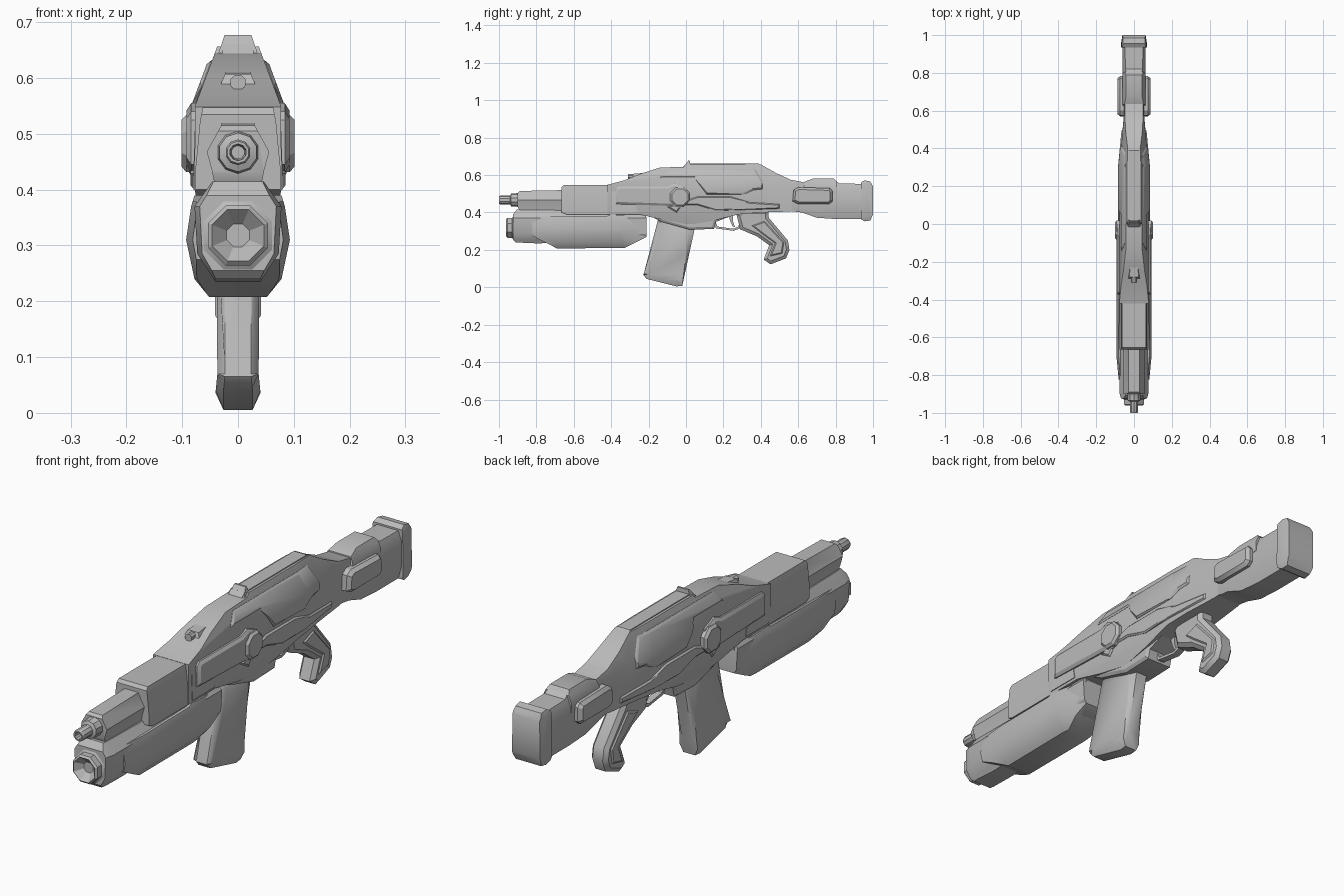
import bpy, bmesh, math
from mathutils import Vector, Matrix

grey = bpy.data.materials.new("gunmetal grey")
grey.diffuse_color = (0.5, 0.5, 0.5, 1)


def finish(bm, name, angle):
    bmesh.ops.remove_doubles(bm, verts=bm.verts, dist=1e-5)
    bmesh.ops.recalc_face_normals(bm, faces=bm.faces)
    bmesh.ops.dissolve_limit(bm, angle_limit=math.radians(1), verts=bm.verts, edges=bm.edges)
    mesh = bpy.data.meshes.new(name)
    bm.to_mesh(mesh)
    bm.free()
    ob = bpy.data.objects.new(name, mesh)
    bpy.context.collection.objects.link(ob)
    mesh.materials.append(grey)
    bpy.ops.object.select_all(action='DESELECT')
    ob.select_set(True)
    bpy.context.view_layer.objects.active = ob
    bpy.ops.object.shade_smooth_by_angle(angle=math.radians(angle))
    return ob


def interp(table, t):
    if t <= table[0][0]:
        return table[0][1]
    for (a, u), (b, v) in zip(table, table[1:]):
        if t <= b:
            return u + (v - u) * (t - a) / (b - a)
    return table[-1][1]


def solid(name, profile, width, taper=((0, 1),), inset=0, drop=0, angle=30):
    """Symmetric solid from a side profile (y, z); half width depends on z, scaled along y."""
    if isinstance(width, (int, float)):
        width = ((0, width),)
    bm = bmesh.new()
    face = bm.faces.new([bm.verts.new((0, y, z)) for y, z in profile])
    bm.normal_update()
    if inset:
        bmesh.ops.inset_region(bm, faces=[face], thickness=inset, use_boundary=True, use_even_offset=True)
    bmesh.ops.triangulate(bm, faces=bm.faces)
    cuts = [((0, 0, z), (0, 0, 1)) for z, _ in width] + [((0, y, 0), (0, 1, 0)) for y, _ in taper]
    for co, no in cuts:
        bmesh.ops.bisect_plane(bm, geom=bm.verts[:] + bm.edges[:] + bm.faces[:],
                               dist=1e-5, plane_co=co, plane_no=no)
    other = {}
    rim = [e for e in bm.edges if e.is_boundary]
    rim_verts = {v for e in rim for v in e.verts}
    faces = bm.faces[:]
    for v in bm.verts[:]:
        v.co.x = interp(width, v.co.z) * interp(taper, v.co.y) - (drop if v in rim_verts else 0)
        other[v] = bm.verts.new((-v.co.x, v.co.y, v.co.z))
    for f in faces:
        bm.faces.new([other[v] for v in reversed(f.verts)])
    for e in rim:
        a, b = e.verts
        bm.faces.new((a, b, other[b], other[a]))
    return finish(bm, name, angle)


def lathe(name, rings, z, sides=8, y=None, side=0, angle=30):
    """Revolved part along y, or sideways along x when side is +1 or -1."""
    bm = bmesh.new()
    loops = []
    for t, r in rings:
        loop = []
        for i in range(sides):
            a = math.tau * (i + .5) / sides
            c, s = r * math.cos(a), r * math.sin(a)
            loop.append(bm.verts.new((side * t, y + c, z + s) if side else (c, t, z + s)))
        loops.append(loop)
    for p, q in zip(loops, loops[1:]):
        for i in range(sides):
            j = (i + 1) % sides
            bm.faces.new((p[i], p[j], q[j], q[i]))
    bm.faces.new(loops[0])
    bm.faces.new(loops[-1])
    return finish(bm, name, angle)


# Receiver and its raised side panels
body_w = ((.30, .052), (.40, .078), (.55, .077), (.66, .036))
body_t = ((.30, 1), (.55, .72), (.68, .62))
solid("receiver", [(-.42, .39), (-.42, .548), (-.33, .572), (-.25, .605), (-.14, .64), (0, .645),
                   (.01, .657), (.40, .657), (.48, .612), (.56, .575), (.68, .552), (.68, .42),
                   (.55, .405), (.40, .40), (.28, .39), (.16, .36), (.02, .335), (-.12, .36), (-.25, .39)],
      body_w, body_t)
panel_w = tuple((z, w + .007) for z, w in body_w)
solid("side_panel", [(-.14, .585), (-.10, .632), (.37, .632), (.41, .565), (.41, .525), (.36, .52),
                     (.31, .497), (.11, .497), (.045, .585)], panel_w, body_t, .008, .006)
solid("lower_side_panel", [(-.05, .40), (-.02, .44), (.06, .44), (.16, .41), (.50, .42), (.50, .445), (.34, .455),
                           (.24, .485), (.06, .485), (-.10, .43)], panel_w, body_t, .006, .006)
solid("magazine_well", [(-.17, .37), (-.13, .35), (.02, .308), (.15, .312), (.16, .35), (.25, .385),
                        (.10, .40), (-.15, .40)], .062, inset=.012, drop=.008)
solid("top_ridge", [(-.02, .64), (0, .661), (.39, .661), (.41, .645)], .028)

# Sights
solid("rear_sight", [(-.015, .64), (.012, .677), (.02, .677), (.022, .64)], ((.645, .035), (.677, .024)))
solid("front_sight_base", [(-.31, .545), (-.28, .607), (-.22, .612), (-.15, .63), (-.15, .545)],
      ((.55, .048), (.61, .022)))
lathe("front_sight_pin", [(-.31, .009), (-.31, .015), (-.285, .015), (-.26, .012)], .592, 8)

# Handguard, barrel block and barrel
solid("handguard", [(-.665, .40), (-.665, .535), (-.655, .547), (-.39, .547), (-.39, .39), (-.64, .39)],
      ((.39, .076), (.44, .076), (.523, .068), (.548, .063)))
solid("handguard_cover", [(-.40, .40), (-.40, .553), (-.29, .555), (-.26, .40)],
      ((.40, .081), (.52, .077), (.555, .066)))
solid("barrel_block", [(-.895, .42), (-.90, .43), (-.90, .505), (-.89, .515), (-.64, .52), (-.64, .41), (-.89, .41)],
      ((.41, .042), (.435, .047), (.468, .056), (.515, .03)))
lathe("barrel", [(-.88, .046), (-.905, .036), (-.935, .035), (-.94, .023), (-.995, .023),
                 (-1, .02), (-1, .015), (-.96, .012)], .467, 10)

# Side slides and round pivots
solid("side_slide", [(-.375, .445), (-.375, .525), (-.36, .54), (-.10, .54), (-.06, .555), (0, .53),
                     (.01, .45), (-.03, .425), (-.08, .435)], .092, inset=.012, drop=.008)
for s, label in ((1, "right"), (-1, "left")):
    lathe("pivot_" + label, [(.06, .056), (.092, .056), (.101, .046)], .483, 8, y=-.033, side=s)

# Under-barrel launcher
solid("launcher_tube", [(-.925, .255), (-.925, .39), (-.905, .415), (-.22, .405), (-.21, .36),
                        (-.21, .27), (-.26, .245), (-.80, .235), (-.91, .24)],
      ((.235, .04), (.285, .073), (.37, .078), (.415, .046)), ((-.925, .88), (-.89, 1)))
solid("launcher_shroud", [(-.82, .275), (-.825, .37), (-.81, .378), (-.42, .382), (-.40, .39), (-.21, .375),
                          (-.21, .27), (-.33, .21), (-.69, .208)],
      ((.208, .052), (.24, .078), (.31, .093), (.37, .084), (.39, .078)),
      ((-.825, .87), (-.70, 1), (-.36, 1), (-.21, .75)))
lathe("launcher_muzzle", [(-.90, .07), (-.925, .066), (-.93, .058), (-.955, .058), (-.962, .05), (-.935, .022)],
      .318, 8)

# Magazine
solid("magazine", [(-.15, .36), (-.228, .065), (-.21, .045), (-.05, .005), (-.02, .008), (.05, .33)],
      ((.04, .04), (.07, .037), (.35, .039)), inset=.03, drop=.014, angle=45)

# Trigger, guard and grip
solid("trigger_guard", [(.145, .355), (.16, .315), (.255, .302), (.29, .315), (.305, .37), (.292, .37),
                        (.28, .325), (.252, .313), (.168, .325), (.157, .355)], .014)
solid("trigger", [(.225, .39), (.25, .39), (.252, .35), (.262, .322), (.25, .325), (.238, .35)], .008)
grip = [(.27, .39), (.29, .31), (.38, .272), (.445, .225), (.415, .148), (.452, .123), (.535, .155),
        (.553, .20), (.545, .25), (.44, .375), (.44, .41), (.30, .41)]
solid("grip", grip, .036, inset=.016, drop=.014, angle=40)
solid("grip_panel", [(.35, .33), (.40, .29), (.475, .235), (.447, .165), (.515, .18), (.525, .24), (.42, .355)],
      .041, inset=.007, drop=.006)

# Stock, cheek rest, side pads and butt plate
stock_w = ((.36, .046), (.42, .062), (.52, .06), (.58, .036))
solid("stock", [(.54, .41), (.58, .55), (.64, .556), (.68, .577), (.79, .577), (.82, .555), (.95, .553),
                (.95, .365), (.80, .365), (.70, .372), (.62, .40)], stock_w, ((.54, .85), (.64, 1)))
solid("cheek_rest", [(.62, .50), (.635, .565), (.68, .582), (.79, .582), (.805, .565), (.805, .50)],
      ((.50, .062), (.54, .062), (.582, .042)))
solid("stock_pad", [(.57, .46), (.575, .52), (.60, .535), (.77, .53), (.783, .515), (.783, .46),
                    (.765, .445), (.60, .445)], .088, inset=.012, drop=.014)
solid("butt_plate", [(.935, .365), (.935, .56), (.955, .572), (.985, .566), (1, .54), (1, .39), (.985, .357),
                     (.955, .353)], ((.353, .058), (.38, .068), (.55, .066), (.572, .058)),
      ((.96, 1), (1, .9)))
